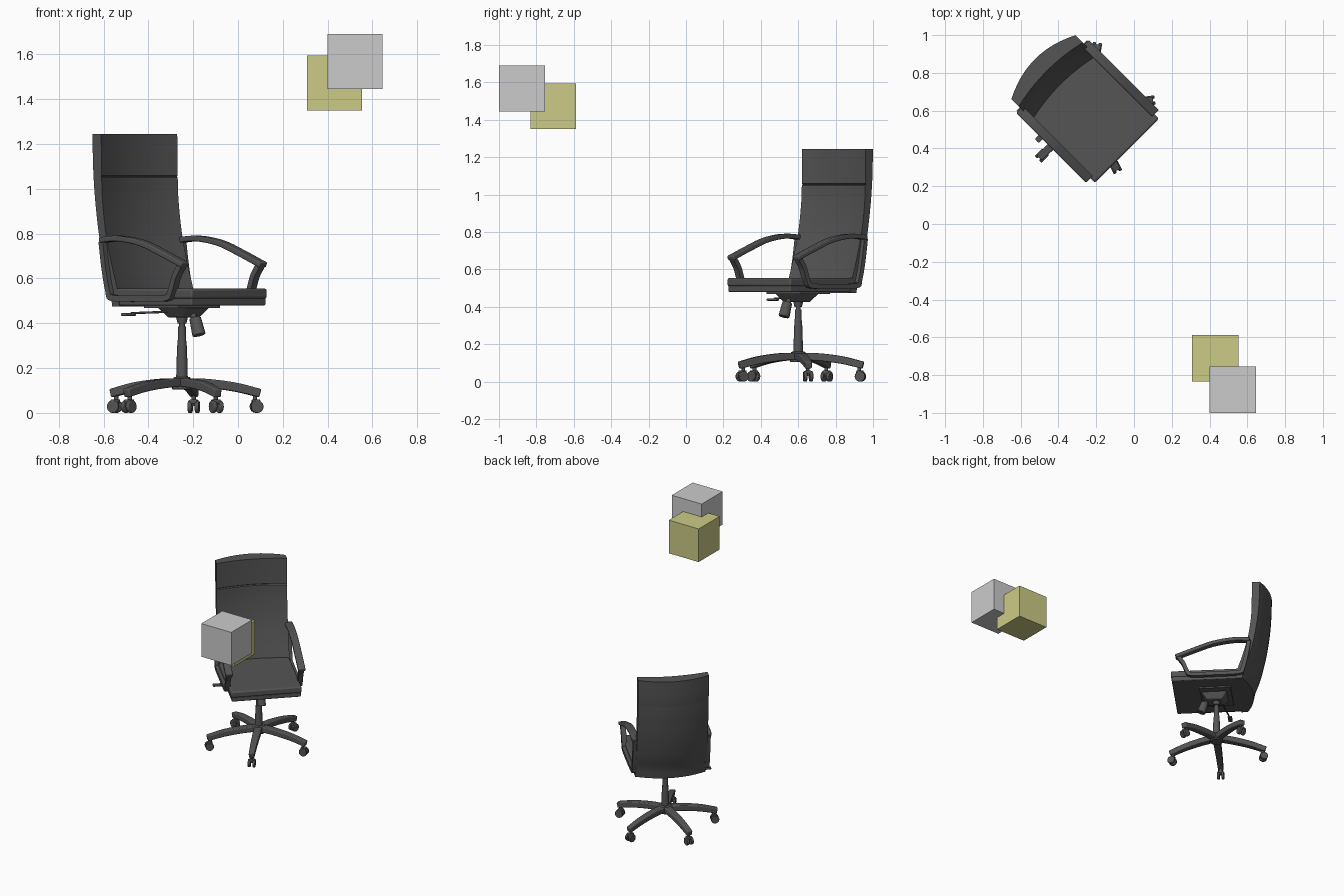
import bpy, bmesh, math
from mathutils import Matrix, Vector

default = bpy.data.objects.get("Cube")
if default:
    bpy.data.objects.remove(default, do_unlink=True)


def material(name, rgb):
    m = bpy.data.materials.new(name)
    m.use_nodes = True
    m.diffuse_color = (*rgb, 1)
    m.node_tree.nodes["Principled BSDF"].inputs["Base Color"].default_value = (*rgb, 1)
    return m


CHARCOAL = material("charcoal", (0.09, 0.09, 0.09))
GREY = material("light_grey", (0.6, 0.6, 0.6))
OLIVE = material("pale_olive", (0.6, 0.6, 0.24))

# The chair stands in one corner, turned by an eighth of a circle
CHAIR = Matrix.Translation((-0.25, 0.6, 0)) @ Matrix.Rotation(math.pi / 4, 4, 'Z')
SHIFT = Matrix.Translation


def finish(name, bm, mat=CHARCOAL, matrix=CHAIR, bevel=0, smooth=True):
    bmesh.ops.recalc_face_normals(bm, faces=bm.faces)
    mesh = bpy.data.meshes.new(name)
    bm.to_mesh(mesh)
    bm.free()
    ob = bpy.data.objects.new(name, mesh)
    bpy.context.collection.objects.link(ob)
    ob.matrix_world = matrix
    mesh.materials.append(mat)
    if bevel:
        mod = ob.modifiers.new("soft_edges", 'BEVEL')
        mod.width, mod.segments, mod.limit_method = bevel, 3, 'ANGLE'
    if smooth:
        bpy.ops.object.select_all(action='DESELECT')
        ob.select_set(True)
        bpy.context.view_layer.objects.active = ob
        bpy.ops.object.shade_smooth_by_angle(angle=math.radians(35))
    return ob


def box(name, size, centre, taper=1, **kw):
    bm = bmesh.new()
    bmesh.ops.create_cube(bm, size=1)
    for v in bm.verts:
        if v.co.z < 0:
            v.co.xy *= taper
        v.co = Vector(a * b for a, b in zip(v.co, size)) + Vector(centre)
    return finish(name, bm, **kw)


def rod(name, start, end, r1, r2=None, matrix=CHAIR, bevel=0):
    start, end = Vector(start), Vector(end)
    axis = end - start
    bm = bmesh.new()
    bmesh.ops.create_cone(bm, cap_ends=True, segments=24, radius1=r1,
                          radius2=r1 if r2 is None else r2, depth=axis.length)
    turn = axis.to_track_quat('Z', 'Y').to_matrix().to_4x4()
    bmesh.ops.transform(bm, matrix=SHIFT((start + end) / 2) @ turn, verts=bm.verts)
    return finish(name, bm, matrix=matrix, bevel=bevel)


def loft(bm, rings):
    rows = [[bm.verts.new(p) for p in ring] for ring in rings]
    for a, b in zip(rows, rows[1:]):
        for i in range(len(a)):
            j = (i + 1) % len(a)
            bm.faces.new((a[i], a[j], b[j], b[i]))
    bm.faces.new(rows[0])
    bm.faces.new(rows[-1])


def spline(pts, steps=5):
    """Catmull-Rom curve through the points."""
    pts = [Vector(p) for p in pts]
    ext = [2 * pts[0] - pts[1]] + pts + [2 * pts[-1] - pts[-2]]
    out = []
    for p, q, r, s in zip(ext, ext[1:], ext[2:], ext[3:]):
        for k in range(steps):
            t = k / steps
            out.append(0.5 * (2 * q + (r - p) * t + (2 * p - 5 * q + 4 * r - s) * t * t
                              + (3 * q - p - 3 * r + s) * t ** 3))
    return out + [pts[-1]]


def strip(name, pts, matrix, bevel):
    """Bar along a (y, z) path; each point is (y, z, thickness, width)."""
    path = spline([Vector(p) for p in pts])
    rings = []
    for i, p in enumerate(path):
        d = path[min(i + 1, len(path) - 1)] - path[max(i - 1, 0)]
        n = Vector((-d[1], d[0])).normalized() * p[2] / 2
        w = p[3] / 2
        rings.append([(x, p[0] + s * n.x, p[1] + s * n.y)
                      for x, s in ((-w, -1), (w, -1), (w, 1), (-w, 1))])
    bm = bmesh.new()
    loft(bm, rings)
    return finish(name, bm, matrix=matrix, bevel=bevel)


# Backrest: bowed cross-sections stacked upward, with a seam below the headrest
HALF = 0.24
COLS = [HALF * (i / 6 - 1) for i in range(13)]
profile = spline([(0.475, 0.155, 0.2), (0.55, 0.168, 0.215), (0.65, 0.2, 0.25),
                  (0.8, 0.24, 0.285), (0.95, 0.262, 0.308), (1.05, 0.267, 0.318)], 4)
profile += [Vector(p) for p in ((1.055, 0.274, 0.318), (1.06, 0.267, 0.319),
                                (1.15, 0.269, 0.323), (1.245, 0.27, 0.325))]
rings = []
for z, front, rear in profile:
    bow = [1 - (x / HALF) ** 2 for x in COLS]
    ring = [(x, front + 0.028 * b, z) for x, b in zip(COLS, bow)]
    ring += [(x, rear + 0.062 * b, z) for x, b in reversed(list(zip(COLS, bow)))]
    rings.append(ring)
bm = bmesh.new()
loft(bm, rings)
finish("backrest", bm)

# Seat: cushion over a shallower base pan
box("seat_cushion", (0.48, 0.51, 0.045), (0, -0.045, 0.5325), bevel=0.01)
box("seat_base", (0.47, 0.5, 0.035), (0, -0.045, 0.497), bevel=0.006)

# Arms: curved top rail and a looped support on each side
for side, sx in (("left", 1), ("right", -1)):
    place = CHAIR @ SHIFT((sx * 0.247, 0, 0))
    strip(side + "_arm_rail",
          [(y, z, 0.025, 0.05) for y, z in ((0.255, 0.772), (0.14, 0.778), (0, 0.757),
                                            (-0.13, 0.712), (-0.265, 0.66))], place, 0.006)
    strip(side + "_arm_support",
          [(y, z, 0.027, 0.034) for y, z in ((0.25, 0.765), (0.232, 0.65), (0.207, 0.545),
                                             (0.18, 0.513), (0, 0.51), (-0.155, 0.513),
                                             (-0.185, 0.54), (-0.213, 0.61), (-0.25, 0.662))],
          place, 0.005)

# Tilt mechanism, tension knob and height lever
box("mount_plate", (0.26, 0.22, 0.012), (0, 0, 0.475))
box("tilt_housing", (0.16, 0.18, 0.046), (0, -0.01, 0.449), taper=0.6, bevel=0.006)
rod("tension_stem", (0, -0.06, 0.45), (0, -0.085, 0.41), 0.014)
rod("tension_knob", (0, -0.082, 0.425), (0, -0.108, 0.347), 0.026, 0.03, bevel=0.005)
rod("lever_rod", (-0.03, 0.03, 0.452), (-0.25, 0.07, 0.445), 0.005)
box("lever_paddle", (0.07, 0.03, 0.013), (-0.265, 0.073, 0.439), bevel=0.005)

# Gas column
rod("column_collar", (0, 0, 0.4), (0, 0, 0.435), 0.02, 0.028)
rod("column_piston", (0, 0, 0.37), (0, 0, 0.43), 0.013)
rod("column_sleeve", (0, 0, 0.29), (0, 0, 0.385), 0.02, 0.017)
rod("column_tube", (0, 0, 0.12), (0, 0, 0.3), 0.027, 0.022)
rod("base_hub", (0, 0, 0.105), (0, 0, 0.16), 0.046, 0.038, bevel=0.005)

# Five-legged base with twin-wheel casters
for k in range(5):
    place = CHAIR @ Matrix.Rotation(math.pi / 2 + k * math.tau / 5, 4, 'Z')
    strip(f"base_leg_{k + 1}", [(0.02, 0.136, 0.038, 0.052), (0.12, 0.131, 0.04, 0.05),
                                (0.24, 0.115, 0.04, 0.044), (0.352, 0.088, 0.038, 0.038)],
          place, 0.006)
    rod(f"caster_stem_{k + 1}", (0, 0.33, 0.03), (0, 0.33, 0.085), 0.01, matrix=place)
    box(f"caster_hood_{k + 1}", (0.034, 0.036, 0.02), (0, 0.334, 0.05),
        matrix=place, bevel=0.005)
    for s in (-1, 1):
        rod(f"caster_wheel_{k + 1}_{'left' if s > 0 else 'right'}",
            (s * 0.007, 0.337, 0.028), (s * 0.025, 0.337, 0.028), 0.028,
            matrix=place, bevel=0.004)

# Two overlapping floating cubes in the opposite corner
CUBE = (0.245, 0.245, 0.245)
for name, centre, mat in (("grey_cube", (0.5225, -0.8775, 1.568), GREY),
                          ("olive_cube", (0.43, -0.71, 1.4725), OLIVE)):
    box(name, CUBE, centre, mat=mat, matrix=Matrix.Identity(4), smooth=False)
